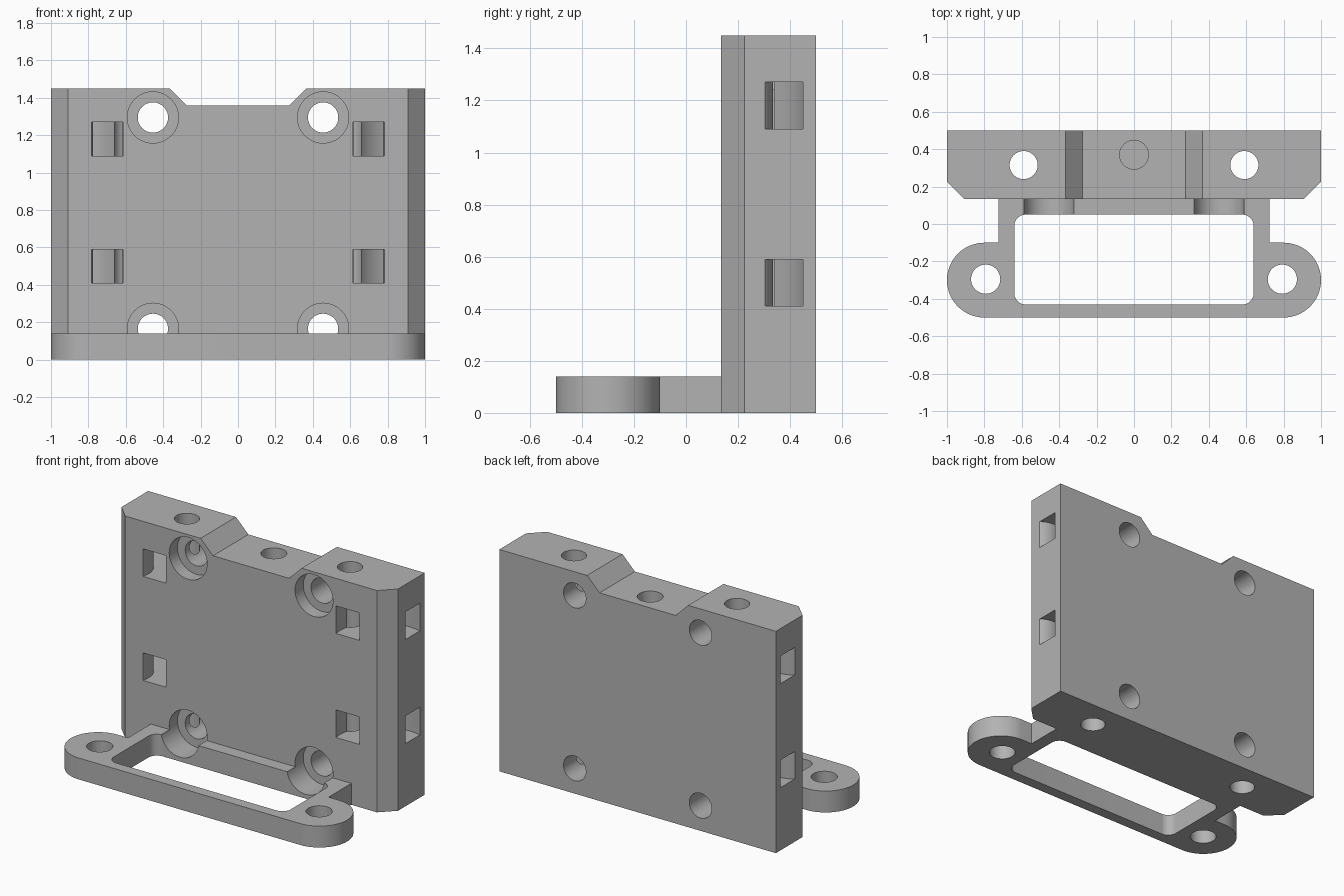
import bpy, bmesh
from math import sin, cos, radians, pi
from mathutils import Vector, Matrix

cube = bpy.data.objects.get("Cube")
if cube:
    bpy.data.objects.remove(cube, do_unlink=True)

grey = bpy.data.materials.new("grey plastic")
grey.use_nodes = True
COLOUR = (0.45, 0.45, 0.45, 1)
grey.diffuse_color = COLOUR
for node in grey.node_tree.nodes:
    if node.type == 'BSDF_PRINCIPLED':
        node.inputs["Base Color"].default_value = COLOUR


def prism(name, outline, low, high, axis='Z'):
    """Extrude an outline along Z (points are x, y) or along Y (points are x, z)."""
    bm = bmesh.new()
    place = (lambda a, b: (a, b, low)) if axis == 'Z' else (lambda a, b: (a, low, b))
    face = bm.faces.new([bm.verts.new(place(a, b)) for a, b in outline])
    shift = Vector((0, 0, high - low)) if axis == 'Z' else Vector((0, high - low, 0))
    made = bmesh.ops.extrude_face_region(bm, geom=[face])
    moved = [v for v in made["geom"] if isinstance(v, bmesh.types.BMVert)]
    bmesh.ops.translate(bm, verts=moved, vec=shift)
    bmesh.ops.recalc_face_normals(bm, faces=bm.faces)
    mesh = bpy.data.meshes.new(name)
    bm.to_mesh(mesh)
    bm.free()
    mesh.materials.append(grey)
    obj = bpy.data.objects.new(name, mesh)
    bpy.context.collection.objects.link(obj)
    return obj


def arc(cx, cy, rx, ry, start, end, steps=24):
    angles = [radians(start + (end - start) * i / steps) for i in range(steps + 1)]
    return [(cx + rx * cos(a), cy + ry * sin(a)) for a in angles]


def circle(cx, cy, r, steps=48):
    return arc(cx, cy, r, r, 0, 360, steps)[:-1]


def combine(target, tool, operation='DIFFERENCE'):
    mod = target.modifiers.new(tool.name, 'BOOLEAN')
    mod.object, mod.operation, mod.solver = tool, operation, 'EXACT'
    bpy.context.view_layer.objects.active = target
    bpy.ops.object.modifier_apply(modifier=mod.name)
    bpy.data.objects.remove(tool, do_unlink=True)


def mirrored(half):
    """Complete a right-hand outline with its mirror image."""
    return half + [(-x, y) for x, y in reversed(half)]


FRONT, BACK, TOP, BASE_TOP = 0.135, 0.5, 1.45, 0.14

# Upright plate with chamfered front corners
bracket = prism("mounting_bracket",
                mirrored([(0.91, FRONT), (1, FRONT + 0.09), (1, BACK)]), 0, TOP)

# Notch in the top edge
combine(bracket, prism("notch", mirrored([(0.275, 1.36), (0.365, TOP), (0.365, 1.6)]),
                       0, 0.7, 'Y'))

# Base frame with rounded lugs
lug = arc(0.8, -0.3, 0.2, 0.2, -90, 90, 32)
base = prism("base_frame", mirrored(lug + [(0.725, -0.1), (0.725, FRONT + 0.02)]),
             0, BASE_TOP)
window = (arc(0.58, -0.37, 0.06, 0.06, -90, 0, 10)
          + arc(0.58, -0.01, 0.06, 0.06, 0, 90, 10))
combine(base, prism("window", mirrored(window), -0.1, 0.3))
combine(bracket, base, 'UNION')

# Blind hole in the notch
combine(bracket, prism("centre_hole", circle(0, 0.37, 0.077), 1.05, 1.6))

for side in (-1, 1):
    # Lug holes and vertical holes through the plate
    combine(bracket, prism("lug_hole", circle(side * 0.793, -0.295, 0.078), -0.1, 0.3))
    combine(bracket, prism("vertical_hole", circle(side * 0.59, 0.315, 0.075), -0.1, 1.6))

    # Counterbored screw holes
    for z in (0.165, 1.295):
        combine(bracket, prism("screw_hole", circle(side * 0.455, z, 0.081), 0, 0.6, 'Y'))
        combine(bracket, prism("screw_recess", circle(side * 0.455, z, 0.137),
                               -0.1, FRONT + 0.085, 'Y'))

    # Curved tie slots from the front face to the side face
    slot = (arc(0.915, 0.185, 0.305, 0.276, 48, 210)
            + arc(0.915, 0.185, 0.14, 0.15, 210, 48))
    for z in (0.41, 1.09):
        combine(bracket, prism("tie_slot", [(side * x, y) for x, y in slot], z, z + 0.18))

bpy.ops.object.select_all(action='DESELECT')
bracket.select_set(True)
bpy.context.view_layer.objects.active = bracket
bpy.ops.object.shade_smooth_by_angle(angle=radians(30))
